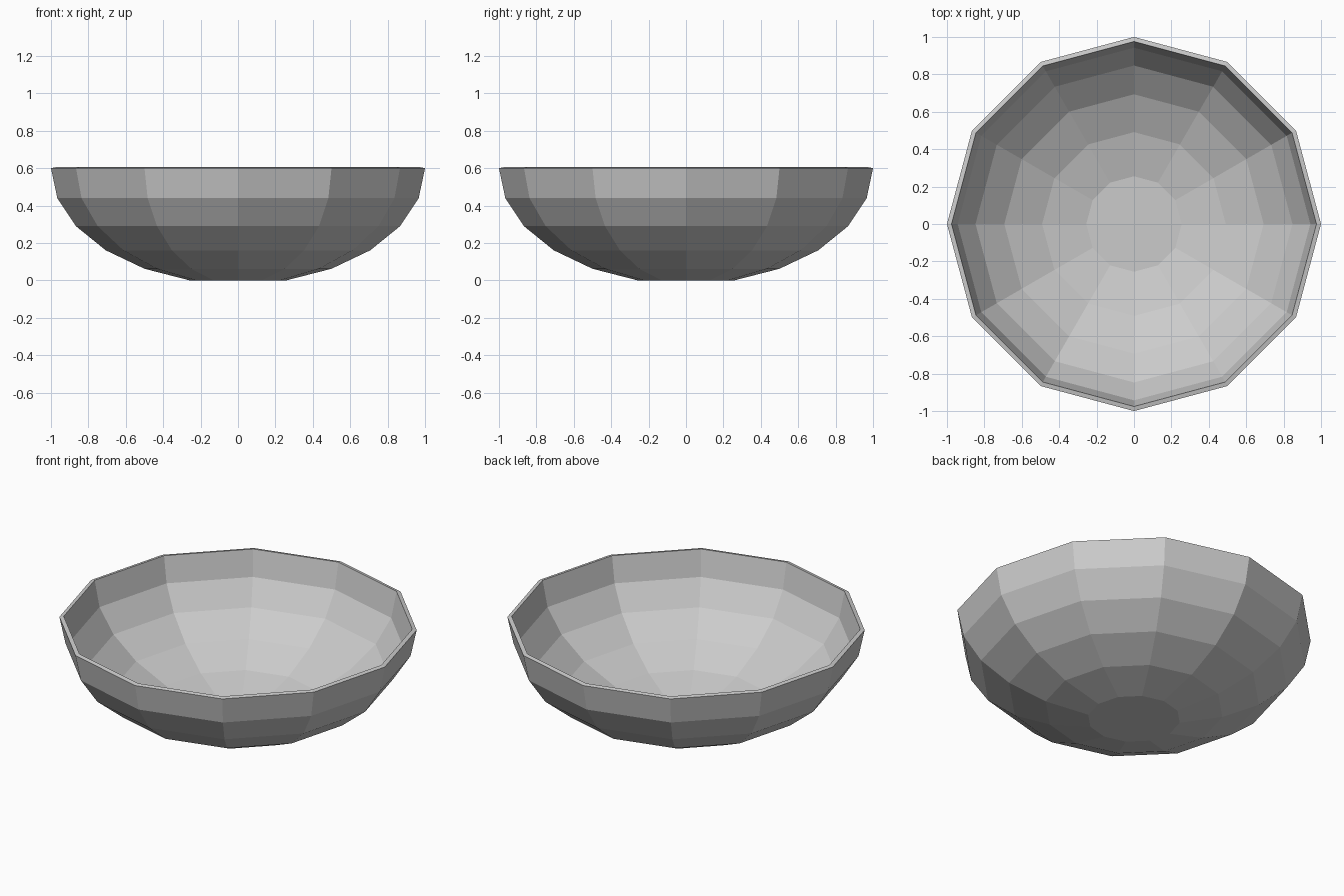
import bpy, bmesh, math

if "Cube" in bpy.data.objects:
    bpy.data.objects.remove(bpy.data.objects["Cube"])

SIDES, RINGS = 12, 6
RIM_Z, DEPTH, WALL = 0.60, 0.621, 0.025

# Outer shell: lower part of a squashed 12-sided sphere, flat at the base
bm = bmesh.new()
rings = []
for k in range(1, RINGS + 1):
    t = math.radians(15 * k)
    r, z = math.sin(t), max(0.0, RIM_Z - DEPTH * math.cos(t))
    rings.append([bm.verts.new((r * math.cos(2 * math.pi * i / SIDES),
                                r * math.sin(2 * math.pi * i / SIDES), z))
                  for i in range(SIDES)])
bm.faces.new(rings[0][::-1])
for lo, hi in zip(rings, rings[1:]):
    for i in range(SIDES):
        j = (i + 1) % SIDES
        bm.faces.new((lo[i], lo[j], hi[j], hi[i]))
mesh = bpy.data.meshes.new("bowl")
bm.to_mesh(mesh)
bm.free()
bowl = bpy.data.objects.new("bowl", mesh)
bpy.context.collection.objects.link(bowl)

# Wall thickness, grown inwards
wall = bowl.modifiers.new("wall", 'SOLIDIFY')
wall.thickness = WALL
wall.offset = -1
